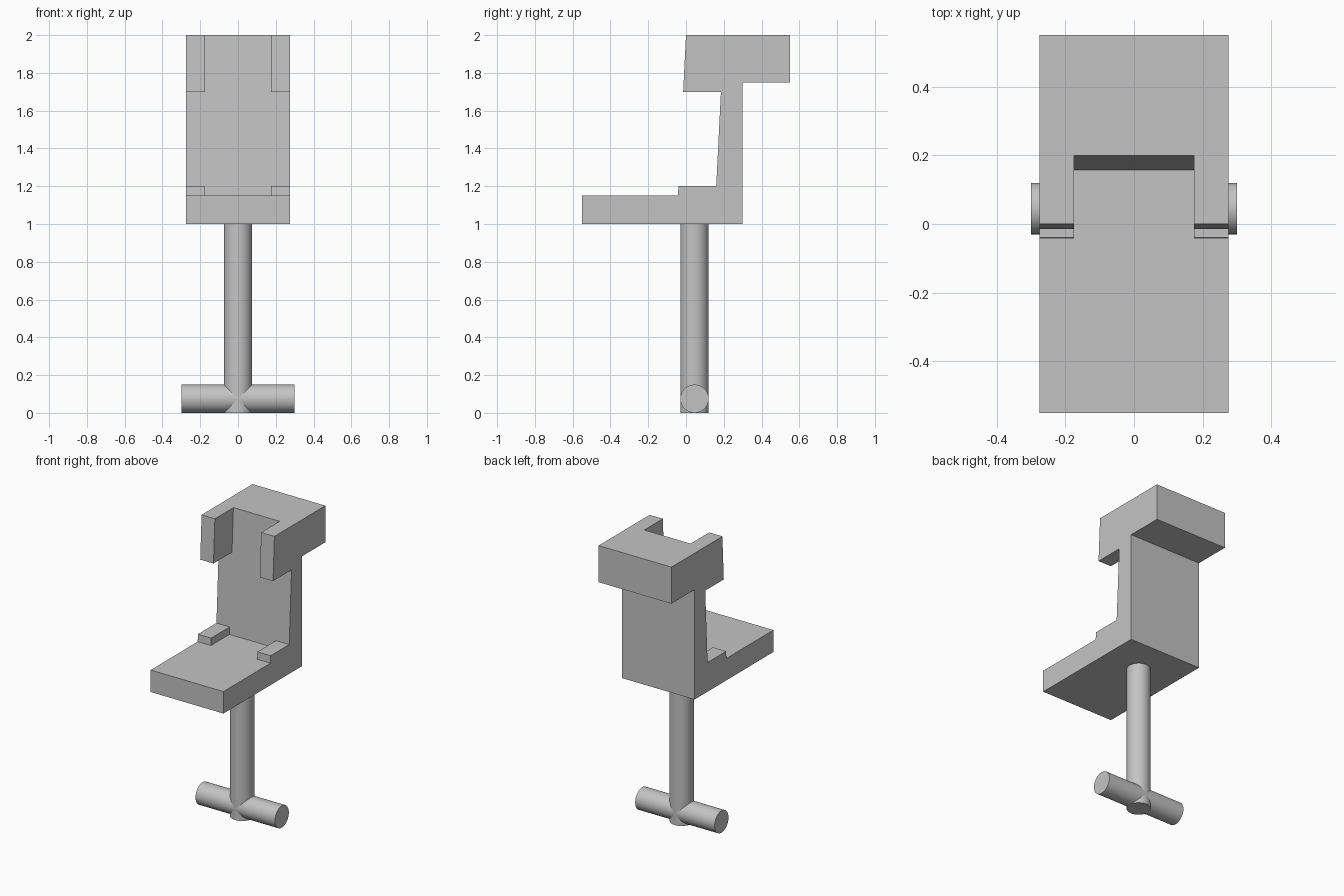
import bpy
import bmesh
from math import pi, radians
from mathutils import Matrix

if "Cube" in bpy.data.objects:
    bpy.data.objects.remove(bpy.data.objects["Cube"], do_unlink=True)

# Single grey material
grey = bpy.data.materials.new("plain_grey")
grey.use_nodes = True
colour = (0.55, 0.55, 0.55, 1)
grey.diffuse_color = colour
grey.node_tree.nodes["Principled BSDF"].inputs["Base Color"].default_value = colour


def finish(name, bm):
    bmesh.ops.recalc_face_normals(bm, faces=bm.faces)
    mesh = bpy.data.meshes.new(name)
    bm.to_mesh(mesh)
    bm.free()
    mesh.materials.append(grey)
    ob = bpy.data.objects.new(name, mesh)
    bpy.context.collection.objects.link(ob)
    return ob


def prism(name, profile, half_width):
    """Extrude a (y, z) profile across x."""
    bm = bmesh.new()
    face = bm.faces.new([bm.verts.new((-half_width, y, z)) for y, z in profile])
    moved = bmesh.ops.extrude_face_region(bm, geom=[face])["geom"]
    verts = [v for v in moved if isinstance(v, bmesh.types.BMVert)]
    bmesh.ops.translate(bm, verts=verts, vec=(2 * half_width, 0, 0))
    return finish(name, bm)


def rod(name, radius, length, matrix):
    bm = bmesh.new()
    bmesh.ops.create_cone(bm, cap_ends=True, segments=64, radius1=radius,
                          radius2=radius, depth=length, matrix=matrix)
    ob = finish(name, bm)
    bpy.ops.object.select_all(action="DESELECT")
    ob.select_set(True)
    bpy.context.view_layer.objects.active = ob
    bpy.ops.object.shade_smooth_by_angle(angle=radians(30))
    return ob


# Clamp body: base plate, low stops, leaning back wall, overhanging jaw
FLOOR = 1.15
body = prism("clamp_body", [
    (-0.55, 1.0), (0.3, 1.0), (0.3, 1.75), (0.55, 1.75), (0.55, 2.0),
    (0.0, 2.0), (-0.015, 1.7), (0.185, 1.7), (0.16, 1.2),
    (-0.04, 1.2), (-0.0425, FLOOR), (-0.55, FLOOR)], 0.275)

# Central slot that leaves paired jaws and stops
slot = prism("slot_cutter", [
    (-0.3, FLOOR), (0.1575, FLOOR), (0.205, 2.1), (-0.3, 2.1)], 0.175)
slot.hide_render = True
slot.hide_set(True)
cut = body.modifiers.new("slot", "BOOLEAN")
cut.operation = "DIFFERENCE"
cut.solver = "EXACT"
cut.object = slot

# Round stem and crosswise handle
STEM_Y = 0.045
RADIUS = 0.075
rod("stem", RADIUS, 1.0, Matrix.Translation((0, STEM_Y, 0.5)))
rod("cross_handle", RADIUS, 0.6,
    Matrix.Translation((0, STEM_Y, RADIUS)) @ Matrix.Rotation(pi / 2, 4, "Y"))
